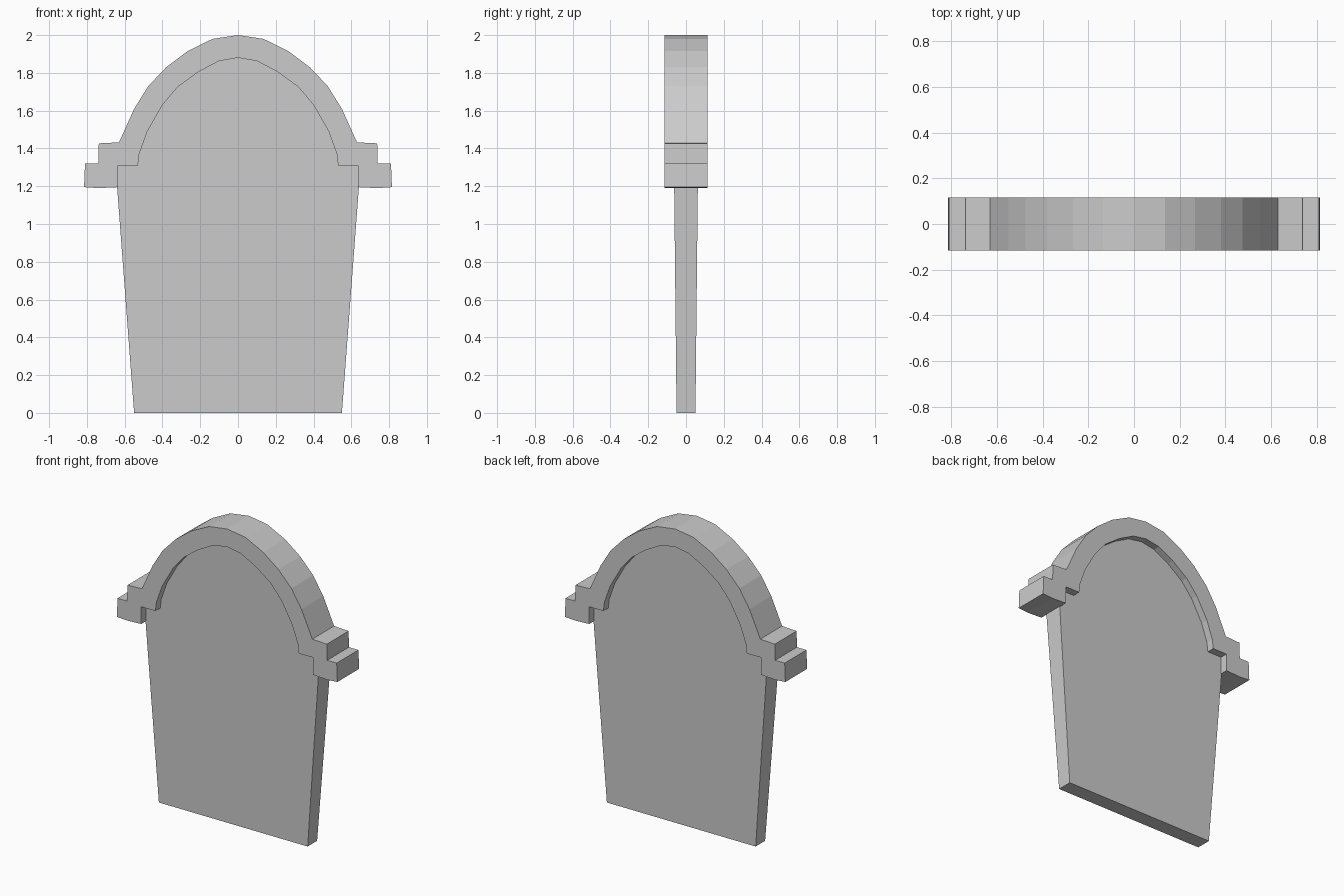
import bpy, bmesh

if "Cube" in bpy.data.objects:
    bpy.data.objects.remove(bpy.data.objects["Cube"])


def mirrored(half):
    """Complete a right-hand profile (listed bottom to crown) across x = 0."""
    return half + [(-x, z) for x, z in reversed(half) if x > 0]


def plate(name, outline, half_depth):
    """Extrude an x/z outline along y; half_depth(z) allows a taper."""
    bm = bmesh.new()
    front = [bm.verts.new((x, -half_depth(z), z)) for x, z in outline]
    back = [bm.verts.new((x, half_depth(z), z)) for x, z in outline]
    bm.faces.new(front)
    bm.faces.new(back[::-1])
    n = len(outline)
    for i in range(n):
        j = (i + 1) % n
        bm.faces.new((front[j], front[i], back[i], back[j]))
    bmesh.ops.recalc_face_normals(bm, faces=bm.faces)
    mesh = bpy.data.meshes.new(name)
    bm.to_mesh(mesh)
    bm.free()
    obj = bpy.data.objects.new(name, mesh)
    bpy.context.collection.objects.link(obj)
    return obj


# Underside of the arch, from springing point to crown
inner_arc = [(0.53, 1.31), (0.523, 1.37), (0.48, 1.49), (0.40, 1.63),
             (0.32, 1.725), (0.21, 1.805), (0.10, 1.863), (0, 1.88)]

# Stepped shoulder followed by the outside of the arch
outer = [(0.635, 1.195), (0.74, 1.19), (0.815, 1.195), (0.81, 1.32),
         (0.74, 1.32), (0.737, 1.427), (0.63, 1.432), (0.55, 1.61),
         (0.475, 1.73), (0.38, 1.83), (0.267, 1.915), (0.135, 1.98), (0, 2.0)]

# Arched hood: right half out and over, then back along the underside
over = mirrored(outer)
under = mirrored([(0.635, 1.31)] + inner_arc)
plate("arch_hood", over + under[::-1], lambda z: 0.115)

# Tapered stone slab, filling the arch opening
slab_half = [(0.55, 0), (0.64, 1.195), (0.64, 1.312)] + inner_arc
plate("stone_slab", mirrored(slab_half), lambda z: 0.05 + 0.0105 * z)
